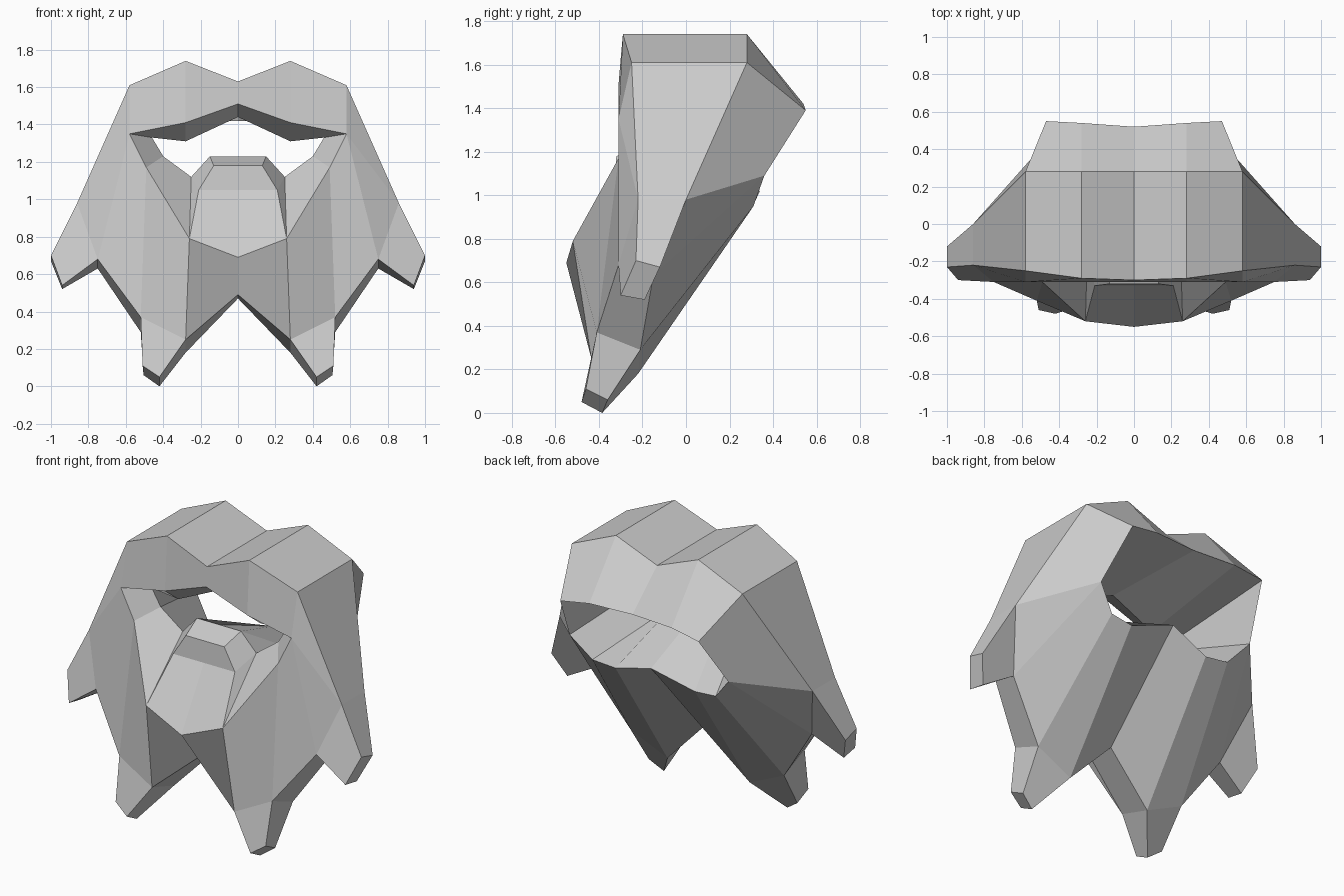
import bpy
import bmesh

cube = bpy.data.objects.get("Cube")
if cube:
    bpy.data.objects.remove(cube, do_unlink=True)

# Half outline of the hood front: crown, side lock, beard lock, centre notch
hood_front = [
    (0, -.30, 1.63), (.28, -.29, 1.74), (.58, -.25, 1.61), (.86, -.22, .98),
    (1, -.23, .70), (.94, -.30, .54), (.75, -.31, .68), (.52, -.41, .37),
    (.51, -.46, .11), (.42, -.48, .05), (.28, -.435, .25), (0, -.38, .49)]

# Matching outline at the rear
hood_rear = [
    (0, .28, 1.63), (.28, .28, 1.74), (.58, .28, 1.61), (.86, 0, .98),
    (1, -.12, .67), (.94, -.19, .52), (.75, -.15, .63), (.52, -.21, .29),
    (.505, -.36, .06), (.42, -.385, 0), (.28, -.22, .18), (0, -.2, .47)]

# Face opening with the moustache edge, inner eye slot, and rear opening
face_rim = [
    (0, -.31, 1.51), (.28, -.31, 1.41), (.58, -.31, 1.35),
    (.49, -.31, 1.17), (.26, -.52, .79), (0, -.55, .69)]
eye_slot = [
    (0, -.18, 1.44), (.28, -.18, 1.31), (.46, -.18, 1.33), (.40, -.18, 1.23),
    (.25, -.18, 1.12), (.15, -.185, 1.23), (0, -.185, 1.23)]
rear_rim = [
    (0, .52, 1.42), (.28, .54, 1.42), (.47, .55, 1.39), (.54, .36, 1.09),
    (.42, .31, .95), (.27, .30, .935), (0, .34, 1.02)]

# Nose base and bridge
nose_base = [(.21, -.33, 1.05), (0, -.33, 1.05)]
nose_top = [(.13, -.32, 1.18), (0, -.32, 1.18)]

bm = bmesh.new()
verts = {}


def add_face(points):
    corners = []
    for p in points:
        if p not in verts:
            verts[p] = bm.verts.new(p)
        if verts[p] not in corners:
            corners.append(verts[p])
    if len(corners) > 2:
        bm.faces.new(corners)


def bridge(a, b):
    for i in range(len(a) - 1):
        add_face([a[i], a[i + 1], b[i + 1], b[i]])


def pick(loop, order):
    return [loop[i] for i in order]


# Outer shell
bridge(hood_front, hood_rear)

# Front and rear surfaces, with flat ends on the side and beard locks
main = (0, 1, 2, 3, 6, 7, 10, 11)
bridge(pick(hood_front, main), pick(face_rim, (0, 1, 2, 2, 2, 3, 4, 5)))
bridge(pick(hood_rear, main), pick(rear_rim, (0, 1, 2, 3, 3, 4, 5, 6)))
for loop in (hood_front, hood_rear):
    add_face(loop[3:7])
    add_face(loop[7:11])

# Eye sockets, moustache and the tunnel to the rear
bridge(face_rim[:5] + face_rim[4:], eye_slot[:5] + nose_base)
bridge(eye_slot, rear_rim)

# Nose
bridge([eye_slot[4]] + nose_base, [eye_slot[5]] + nose_top)
bridge(nose_top, eye_slot[5:])

# Mirror the half and join it along the centre
bmesh.ops.mirror(bm, geom=bm.verts[:] + bm.edges[:] + bm.faces[:],
                 axis='X', merge_dist=.001)
bmesh.ops.remove_doubles(bm, verts=bm.verts[:], dist=.0005)
bmesh.ops.recalc_face_normals(bm, faces=bm.faces[:])

mesh = bpy.data.meshes.new("hair_and_beard")
bm.to_mesh(mesh)
bm.free()
obj = bpy.data.objects.new("hair_and_beard", mesh)
bpy.context.collection.objects.link(obj)

# Plain grey material
grey = bpy.data.materials.new("light_grey")
grey.use_nodes = True
colour = (.6, .6, .6, 1)
grey.diffuse_color = colour
grey.node_tree.nodes["Principled BSDF"].inputs["Base Color"].default_value = colour
mesh.materials.append(grey)
